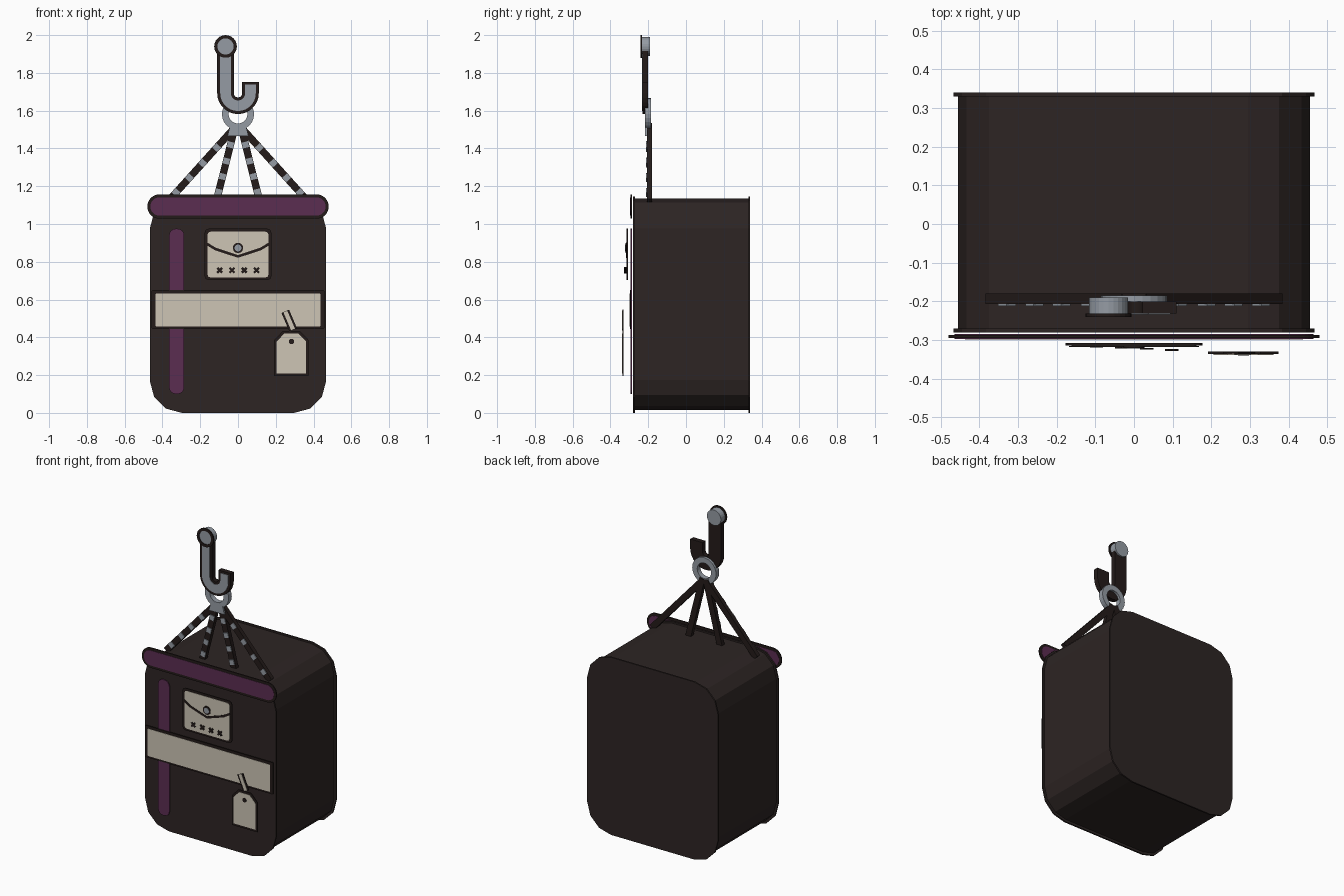
import bpy, bmesh
from math import sin, cos, pi, radians
from mathutils import Vector

cube = bpy.data.objects.get("Cube")
if cube:
    bpy.data.objects.remove(cube, do_unlink=True)


def material(name, rgb):
    m = bpy.data.materials.new(name)
    m.use_nodes = True
    m.diffuse_color = (*rgb, 1)
    m.node_tree.nodes["Principled BSDF"].inputs["Base Color"].default_value = (*rgb, 1)
    return m


BODY = material("dark brown cloth", (0.026, 0.018, 0.017))
TRIM = material("near black trim", (0.017, 0.011, 0.010))
PURPLE = material("plum purple", (0.105, 0.026, 0.083))
CREAM = material("cream canvas", (0.61, 0.56, 0.46))
STEEL = material("steel grey", (0.30, 0.33, 0.37))


# Outlines are lists of (x, z) points
def arc(cx, cz, r, a0, a1, n):
    steps = [radians(a0 + (a1 - a0) * i / n) for i in range(n + 1)]
    return [(cx + r * cos(a), cz + r * sin(a)) for a in steps]


def circle(cx, cz, r, n=24):
    return arc(cx, cz, r, 0, 360, n)[:-1]


def rounded(x0, x1, z0, z1, r, n=3):
    pts = []
    corners = [(x1 - r, z1 - r), (x0 + r, z1 - r), (x0 + r, z0 + r), (x1 - r, z0 + r)]
    for i, (cx, cz) in enumerate(corners):
        pts += arc(cx, cz, r, 90 * i, 90 * i + 90, n)
    return pts


def ribbon(path, half):
    """Outline of a band of constant width that follows a path."""
    pts = [Vector(p) for p in path]
    left, right = [], []
    for i, p in enumerate(pts):
        d = (pts[min(i + 1, len(pts) - 1)] - pts[max(i - 1, 0)]).normalized()
        side = Vector((-d.y, d.x)) * half
        left.append(p + side)
        right.append(p - side)
    return left + right[::-1]


def plate(name, outline, y0, y1, mat):
    """Extrude an outline between two depths."""
    bm = bmesh.new()
    face = bm.faces.new([bm.verts.new((x, y0, z)) for x, z in outline])
    ext = bmesh.ops.extrude_face_region(bm, geom=[face])
    moved = [v for v in ext["geom"] if isinstance(v, bmesh.types.BMVert)]
    bmesh.ops.translate(bm, verts=moved, vec=(0, y1 - y0, 0))
    bmesh.ops.remove_doubles(bm, verts=bm.verts, dist=0.0001)
    bmesh.ops.recalc_face_normals(bm, faces=bm.faces)
    mesh = bpy.data.meshes.new(name)
    bm.to_mesh(mesh)
    bm.free()
    mesh.materials.append(mat)
    obj = bpy.data.objects.new(name, mesh)
    bpy.context.collection.objects.link(obj)
    return obj


def annulus(name, cx, cz, r_in, r_out, y0, y1, mat, n=24):
    """Flat ring with a square section."""
    bm = bmesh.new()
    loops = []
    for r, y in ((r_in, y0), (r_out, y0), (r_out, y1), (r_in, y1)):
        loops.append([bm.verts.new((x, y, z)) for x, z in circle(cx, cz, r, n)])
    for k in range(4):
        a, b = loops[k], loops[(k + 1) % 4]
        for i in range(n):
            j = (i + 1) % n
            bm.faces.new((a[i], a[j], b[j], b[i]))
    bmesh.ops.recalc_face_normals(bm, faces=bm.faces)
    mesh = bpy.data.meshes.new(name)
    bm.to_mesh(mesh)
    bm.free()
    mesh.materials.append(mat)
    bpy.context.collection.objects.link(bpy.data.objects.new(name, mesh))


# Bag body with a slightly larger panel at each end
plate("bag_body", rounded(-0.455, 0.455, 0.015, 1.135, 0.16), -0.272, 0.332, BODY)
for name, y in (("front_panel", -0.28), ("back_panel", 0.33)):
    plate(name, rounded(-0.467, 0.467, 0.0, 1.145, 0.17), y, y + 0.01, BODY)

# Top rim, vertical strap and belt
plate("rim_border", rounded(-0.48, 0.48, 1.028, 1.157, 0.064, 8), -0.295, -0.287, TRIM)
plate("rim", rounded(-0.464, 0.464, 1.044, 1.141, 0.048, 8), -0.297, -0.285, PURPLE)
plate("strap", rounded(-0.365, -0.285, 0.1, 0.975, 0.035, 4), -0.293, -0.287, PURPLE)
plate("belt_border", rounded(-0.457, 0.457, 0.445, 0.65, 0.004, 1), -0.297, -0.291, TRIM)
plate("belt", rounded(-0.437, 0.437, 0.457, 0.633, 0.004, 1), -0.299, -0.296, CREAM)

# Pocket with flap seam, button and cross stitches
plate("pocket_border", rounded(-0.177, 0.177, 0.703, 0.975, 0.022, 2), -0.314, -0.308, TRIM)
plate("pocket", rounded(-0.162, 0.162, 0.716, 0.96, 0.018, 2), -0.316, -0.313, CREAM)
seam = [(-0.165, 0.895), (-0.12, 0.868), (0, 0.828), (0.12, 0.868), (0.165, 0.895)]
plate("flap_seam", ribbon(seam, 0.007), -0.318, -0.315, TRIM)
plate("button_border", circle(0, 0.873, 0.027), -0.320, -0.315, TRIM)
plate("button", circle(0, 0.873, 0.018), -0.322, -0.319, STEEL)
for i in range(4):
    x = -0.097 + 0.065 * i
    y = -0.319 - 0.003 * i
    for s in (-1, 1):
        line = [(x - 0.013, 0.755 - 0.013 * s), (x + 0.013, 0.755 + 0.013 * s)]
        plate("cross_stitch", ribbon(line, 0.006), y, y + 0.005, TRIM)


# Hanging tag with eyelet and cord
def tag_outline(g):
    return [(0.205 - g, 0.208 - g), (0.36 + g, 0.208 - g), (0.36 + g, 0.378 + g / 2),
            (0.32 + g / 2, 0.42 + g), (0.245 - g / 2, 0.42 + g), (0.205 - g, 0.378 + g / 2)]


plate("tag_border", tag_outline(0.014), -0.336, -0.330, TRIM)
plate("tag", tag_outline(0), -0.338, -0.335, CREAM)
plate("tag_eyelet", circle(0.283, 0.378, 0.014, 12), -0.340, -0.337, TRIM)
cord = [(0.25, 0.538), (0.292, 0.44)]
plate("cord_border", ribbon(cord, 0.022), -0.336, -0.331, TRIM)
plate("cord", ribbon(cord, 0.011), -0.338, -0.335, CREAM)

# Four ropes with metal bands, meeting under the ring
for side in (-1, 1):
    for label, low, high in (("outer", (0.37, 1.12), (0.018, 1.51)),
                             ("inner", (0.115, 1.12), (0.012, 1.53))):
        a = Vector((low[0] * side, low[1]))
        b = Vector((high[0] * side, high[1]))
        plate(label + "_rope", ribbon([a, b], 0.019), -0.207, -0.18, TRIM)
        along = (b - a).normalized() * 0.016
        for t in (0.12, 0.32, 0.52, 0.73):
            c = a.lerp(b, t)
            plate(label + "_rope_band", ribbon([c - along, c + along], 0.017),
                  -0.212, -0.206, STEEL)

# Ring and the clasp that gathers the ropes
annulus("ring", 0, 1.582, 0.05, 0.085, -0.217, -0.185, STEEL)
clasp = [(-0.055, 1.467), (0.055, 1.467), (0.042, 1.52), (0.02, 1.537),
         (0, 1.522), (-0.02, 1.537), (-0.042, 1.52)]
plate("clasp", clasp, -0.218, -0.206, STEEL)


# J shaped hook with a round head
def hook_path(top):
    return [(-0.066, 1.93)] + arc(0, 1.692, 0.066, 180, 360, 14) + [(0.066, top)]


plate("hook_back", ribbon(hook_path(1.752), 0.044), -0.231, -0.2, TRIM)
plate("hook_face", ribbon(hook_path(1.738), 0.028), -0.234, -0.23, STEEL)
plate("hook_head", circle(-0.066, 1.94, 0.05), -0.236, -0.19, STEEL)
annulus("hook_head_border", -0.066, 1.94, 0.043, 0.06, -0.241, -0.232, TRIM)
